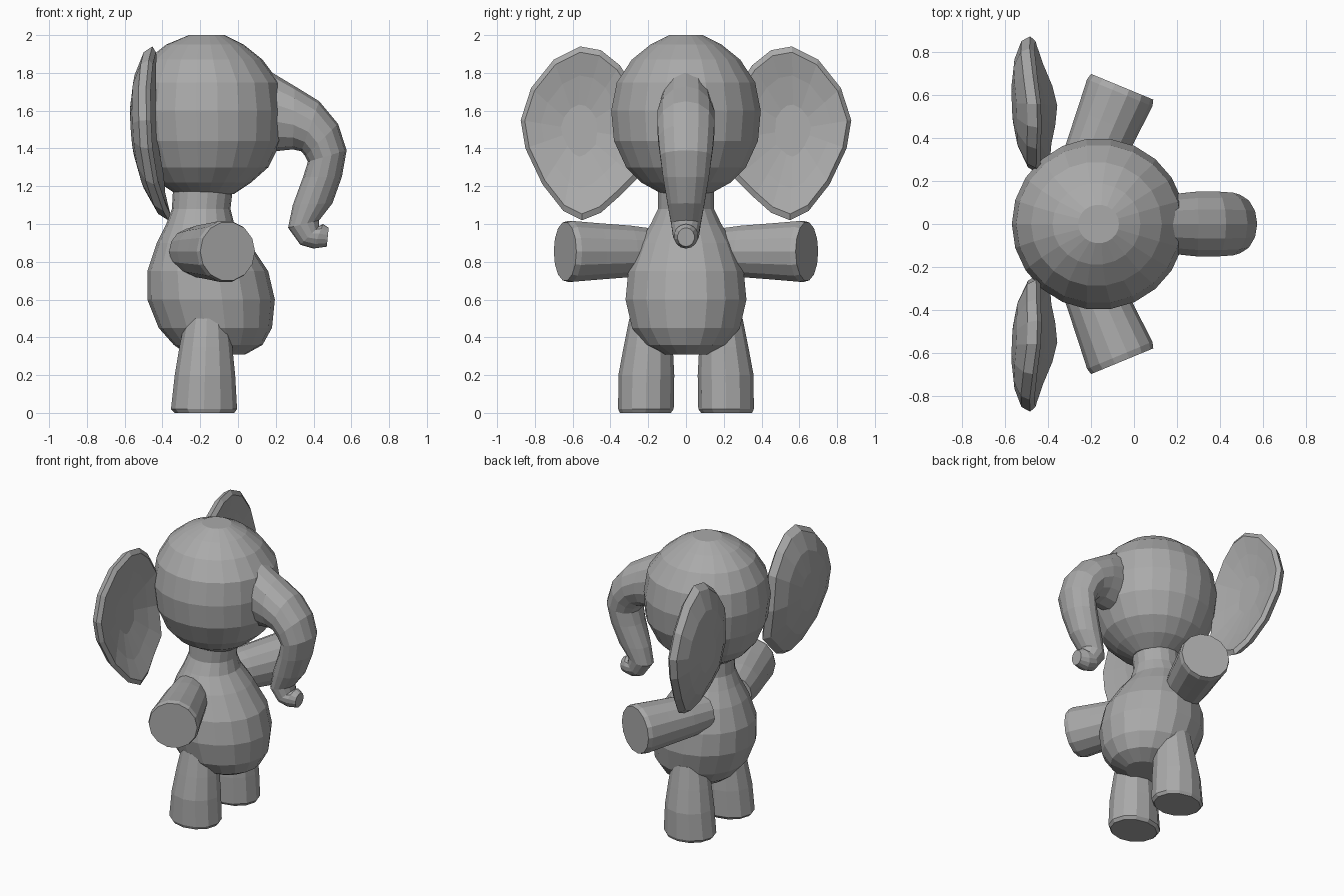
import bpy
import bmesh
import math
from mathutils import Vector

cube = bpy.data.objects.get("Cube")
if cube:
    bpy.data.objects.remove(cube, do_unlink=True)

# One plain grey hide colour
grey = bpy.data.materials.new("grey hide")
grey.use_nodes = True
colour = (0.4, 0.4, 0.4, 1)
grey.diffuse_color = colour
bsdf = next(n for n in grey.node_tree.nodes if n.type == 'BSDF_PRINCIPLED')
bsdf.inputs["Base Color"].default_value = colour
bsdf.inputs["Roughness"].default_value = 0.8


def skin(name, rings):
    """Bridge equal-length rings of points and cap both ends."""
    bm = bmesh.new()
    loops = [[bm.verts.new(p) for p in ring] for ring in rings]
    count = len(loops[0])
    for a, b in zip(loops, loops[1:]):
        for i in range(count):
            j = (i + 1) % count
            bm.faces.new((a[i], a[j], b[j], b[i]))
    bm.faces.new(loops[0])
    bm.faces.new(loops[-1])
    bmesh.ops.recalc_face_normals(bm, faces=bm.faces)
    mesh = bpy.data.meshes.new(name)
    bm.to_mesh(mesh)
    bm.free()
    mesh.materials.append(grey)
    obj = bpy.data.objects.new(name, mesh)
    bpy.context.collection.objects.link(obj)
    return obj


def ellipse(centre, u, v, sides):
    angles = [2 * math.pi * i / sides for i in range(sides)]
    return [centre + u * math.cos(a) + v * math.sin(a) for a in angles]


def section(x0, z0, x1, z1, width, y=0, sides=18):
    """Elliptical ring spanning two side-profile points."""
    a, b = Vector((x0, y, z0)), Vector((x1, y, z1))
    return ellipse((a + b) / 2, (b - a) / 2, Vector((0, width, 0)), sides)


def upright(name, profile, y=0, sides=18):
    """Stack of level rings: height, back x, front x, half width."""
    return skin(name, [section(b, z, f, z, w, y, sides) for z, b, f, w in profile])


# Pear-shaped body and neck
upright("body", [
    (0.31, -0.27, 0.04, 0.12), (0.36, -0.34, 0.13, 0.22), (0.45, -0.42, 0.18, 0.29),
    (0.60, -0.48, 0.195, 0.325), (0.75, -0.48, 0.16, 0.31), (0.90, -0.43, 0.06, 0.25),
    (1.00, -0.38, -0.02, 0.19), (1.08, -0.35, -0.04, 0.15), (1.25, -0.34, -0.02, 0.15)])

# Rounded head
upright("head", [
    (1.16, -0.33, -0.02, 0.13), (1.22, -0.42, 0.07, 0.24), (1.30, -0.49, 0.16, 0.32),
    (1.44, -0.55, 0.23, 0.385), (1.60, -0.57, 0.24, 0.40), (1.75, -0.55, 0.22, 0.37),
    (1.87, -0.48, 0.13, 0.29), (1.95, -0.38, 0.03, 0.19), (2.00, -0.26, -0.07, 0.09)], sides=22)

# Curled trunk with a turned-up tip
skin("trunk", [section(*row, sides=14) for row in [
    (0.15, 1.82, 0.15, 1.38, 0.14), (0.30, 1.73, 0.29, 1.395, 0.155),
    (0.43, 1.65, 0.335, 1.385, 0.155), (0.53, 1.53, 0.355, 1.36, 0.15),
    (0.575, 1.39, 0.37, 1.33, 0.14), (0.55, 1.25, 0.345, 1.25, 0.125),
    (0.50, 1.11, 0.29, 1.10, 0.10), (0.43, 1.02, 0.265, 0.98, 0.08),
    (0.43, 0.99, 0.33, 0.89, 0.07), (0.45, 1.00, 0.40, 0.87, 0.065),
    (0.48, 0.98, 0.47, 0.88, 0.045)]])

# Ear outline seen from the front, as (y, z)
ear_outline = [
    (0.26, 1.70), (0.35, 1.84), (0.45, 1.92), (0.56, 1.94), (0.70, 1.87), (0.82, 1.72),
    (0.875, 1.55), (0.85, 1.40), (0.76, 1.21), (0.65, 1.07), (0.55, 1.02), (0.45, 1.06),
    (0.36, 1.14), (0.26, 1.24), (0.24, 1.45)]


def ear_ring(scale, offset, side):
    """Scaled outline laid on a shallow forward-facing dish."""
    ring = []
    for y, z in ear_outline:
        y, z = 0.57 + (y - 0.57) * scale, 1.5 + (z - 1.5) * scale
        t = z - 1.5
        x = -0.52 + 0.5 * t * t - 0.07 * t + 0.5 * (y - 0.6) ** 2
        ring.append((x + offset, y * side, z))
    return ring


# Paired limbs and ears
for label, side in (("left", 1), ("right", -1)):
    skin(label + "_ear", [ear_ring(s, o, side) for s, o in (
        (0.3, 0.035), (0.65, 0.035), (0.93, 0.03), (1.0, 0.0),
        (0.93, -0.035), (0.65, -0.05), (0.3, -0.05))])

    axis = Vector((0.38, 0.92 * side, 0)).normalized()
    across = axis.cross(Vector((0, 0, 1)))
    tip = Vector((-0.055, 0.64 * side, 0.855))
    skin(label + "_arm", [
        ellipse(tip - axis * d, across * r, Vector((0, 0, r)), 14)
        for d, r in ((0.52, 0.12), (0.36, 0.14), (0.18, 0.153), (0.03, 0.165), (0, 0.157))])

    skin(label + "_leg", [
        section(b, z, f, z, w, y * side, 12) for z, b, f, w, y in (
            (0, -0.335, -0.02, 0.135, 0.215), (0.02, -0.355, -0.005, 0.147, 0.212),
            (0.20, -0.335, -0.015, 0.148, 0.21), (0.35, -0.31, -0.03, 0.13, 0.20),
            (0.50, -0.28, -0.05, 0.11, 0.19))])
